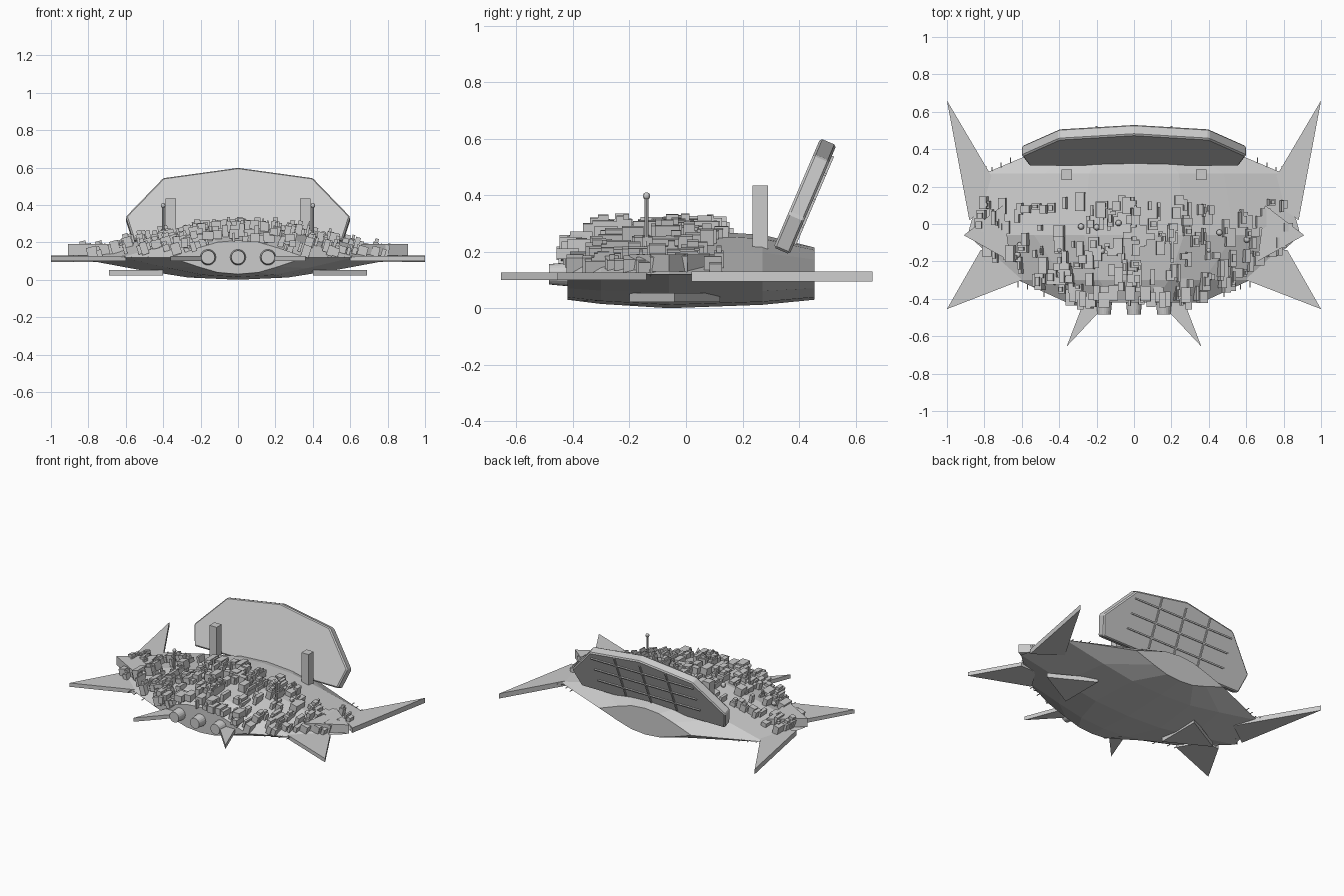
import bpy, bmesh, math, random
from mathutils import Vector, Matrix
from mathutils.bvhtree import BVHTree

if "Cube" in bpy.data.objects:
    bpy.data.objects.remove(bpy.data.objects["Cube"])

random.seed(7)


def finish(bm, name):
    bmesh.ops.recalc_face_normals(bm, faces=bm.faces)
    me = bpy.data.meshes.new(name)
    bm.to_mesh(me)
    bm.free()
    ob = bpy.data.objects.new(name, me)
    bpy.context.collection.objects.link(ob)
    return ob


def slab(name, pts, z0, z1):
    """Flat plate: outline in xy, extruded from z0 to z1."""
    bm = bmesh.new()
    f = bm.faces.new([bm.verts.new((x, y, z0)) for x, y in pts])
    r = bmesh.ops.extrude_face_region(bm, geom=[f])
    vs = [v for v in r['geom'] if isinstance(v, bmesh.types.BMVert)]
    bmesh.ops.translate(bm, verts=vs, vec=(0, 0, z1 - z0))
    return finish(bm, name)


def add_box(bm, size, mat):
    bmesh.ops.create_cube(bm, size=1, matrix=mat @ Matrix.Diagonal((*size, 1)))


def box(name, loc, size):
    bm = bmesh.new()
    add_box(bm, size, Matrix.Translation(loc))
    return finish(bm, name)


def rod(bm, a, b, r1, r2, seg=8):
    a, b = Vector(a), Vector(b)
    d = b - a
    m = Matrix.Translation((a + b) / 2) @ d.to_track_quat('Z', 'Y').to_matrix().to_4x4()
    bmesh.ops.create_cone(bm, cap_ends=True, segments=seg, radius1=r1, radius2=r2,
                          depth=d.length, matrix=m)


# Hull: faceted lens sections lofted from front to back
quarter = [(1, 0), (.6, .55), (.3, .9), (0, 1)]
section = (quarter + [(-x, z) for x, z in quarter[-2::-1]]
           + [(-x, -z) for x, z in quarter[1:]]
           + [(x, -z) for x, z in quarter[-2:0:-1]])
# y, half width, rim height, rise above rim, depth below rim
stations = [(-.42, .36, .12, .09, .09), (-.30, .62, .12, .135, .105),
            (-.06, .89, .12, .16, .12), (.27, .80, .12, .14, .108),
            (.455, .36, .12, .095, .09)]
bm = bmesh.new()
rings = [[bm.verts.new((x * w, y, zc + z * (up if z > 0 else dn))) for x, z in section]
         for y, w, zc, up, dn in stations]
n = len(section)
for a, b in zip(rings, rings[1:]):
    for i in range(n):
        bm.faces.new((a[i], a[(i + 1) % n], b[(i + 1) % n], b[i]))
bm.faces.new(rings[0])
bm.faces.new(rings[-1])
bmesh.ops.recalc_face_normals(bm, faces=bm.faces)
tree = BVHTree.FromBMesh(bm)
finish(bm, "hull")

# Pointed fins around the rim, on both sides
fins = {
    "rear_fin": ([(1, .66), (.77, .27), (.70, .15), (.88, .02)], .095, .13),
    "front_side_fin": ([(1, -.455), (.82, -.14), (.70, -.14), (.60, -.30)], .10, .127),
    "bow_fin": ([(.36, -.655), (.27, -.42), (.20, -.38), (.14, -.42)], .10, .127),
    "upper_side_fin": ([(.91, -.06), (.70, .10), (.66, -.20)], .13, .19),
    "lower_side_fin": ([(.69, -.04), (.40, .12), (.40, -.20)], .022, .053),
}
for name, (pts, z0, z1) in fins.items():
    for s, side in ((1, "right"), (-1, "left")):
        slab(f"{name}_{side}", [(x * s, y) for x, y in pts], z0, z1)

# Tilted rear shield with a grid of ribs on its back
half = [(.56, 0), (.60, .135), (.40, .36)]
tilt = Matrix.Translation((0, .31, .215)) @ Matrix.Rotation(math.radians(66.8), 4, 'X')
shield = slab("shield", half + [(0, .42)] + [(-x, y) for x, y in half[::-1]], -.062, 0)
shield.matrix_world = tilt
bev = shield.modifiers.new("edge", 'BEVEL')
bev.width, bev.segments = .008, 1
bm = bmesh.new()
for i in (-1, 0, 1):
    add_box(bm, (.01, .34, .012), Matrix.Translation((i * .2, .21, -.064)))
    add_box(bm, (.80, .01, .012), Matrix.Translation((0, .21 + i * .1, -.064)))
finish(bm, "shield_ribs").matrix_world = tilt

# Twin towers and masts
for s, side in ((1, "right"), (-1, "left")):
    box(f"tower_{side}", (s * .36, .263, .315), (.056, .056, .24))
    bm = bmesh.new()
    rod(bm, (s * .4, -.14, .2), (s * .4, -.14, .4), .007, .007)
    bmesh.ops.create_uvsphere(bm, u_segments=12, v_segments=8, radius=.013,
                              matrix=Matrix.Translation((s * .4, -.14, .397)))
    finish(bm, f"mast_{side}")

# Three round ports on the bow
for i in (-1, 0, 1):
    bm = bmesh.new()
    rod(bm, (i * .16, -.38, .12), (i * .16, -.485, .12), .046, .036, 20)
    finish(bm, f"bow_port_{i + 2}")

# City blocks scattered over the front of the deck, leaning with the slope
bm = bmesh.new()
count = 0
while count < 210:
    x, y = random.uniform(-.82, .82), random.uniform(-.42, .13)
    hit, nor, _, _ = tree.ray_cast(Vector((x, y, 1)), Vector((0, 0, -1)))
    if hit is None or hit.z < .13:
        continue
    lean = Matrix.Rotation(math.atan2(nor.x, nor.z), 4, 'Y')
    sx, sy = random.uniform(.012, .055), random.uniform(.03, .10)
    h = random.uniform(.03, .075)
    m = Matrix.Translation(hit) @ lean
    add_box(bm, (sx, sy, h), m @ Matrix.Translation((0, 0, h * .25)))
    if count % 4 == 0:
        add_box(bm, (sx * .6, sy * .5, .04), m @ Matrix.Translation((0, 0, h * .75)))
    count += 1
# taller blocks stepping over the bow edge
for k in range(16):
    x = random.uniform(-.34, .34)
    h = random.uniform(.03, .05)
    add_box(bm, (random.uniform(.03, .06), .08, h),
            Matrix.Translation((x, random.uniform(-.42, -.36), .235 - abs(x) * .15 + random.uniform(0, .03))))
finish(bm, "city_blocks")

# Small domes and pins among the blocks and along the rim
bm = bmesh.new()
for k in range(8):
    x, y = random.uniform(-.65, .65), random.uniform(-.25, .08)
    hit = tree.ray_cast(Vector((x, y, 1)), Vector((0, 0, -1)))[0]
    bmesh.ops.create_uvsphere(bm, u_segments=10, v_segments=6, radius=.017,
                              matrix=Matrix.Translation(hit + Vector((0, 0, .02))))
finish(bm, "deck_domes")
bm = bmesh.new()
for s in (1, -1):
    for x, y, dy in ((.76, .25, .055), (.71, .28, .05), (.66, .30, .055), (.79, .22, .09),
                     (.68, -.22, -.06), (.62, -.27, -.07), (.57, -.29, -.06), (.48, -.33, -.06)):
        rod(bm, (x * s, y, .12), (x * s, y + dy, .12), .003, .003, 6)
finish(bm, "rim_pins")
